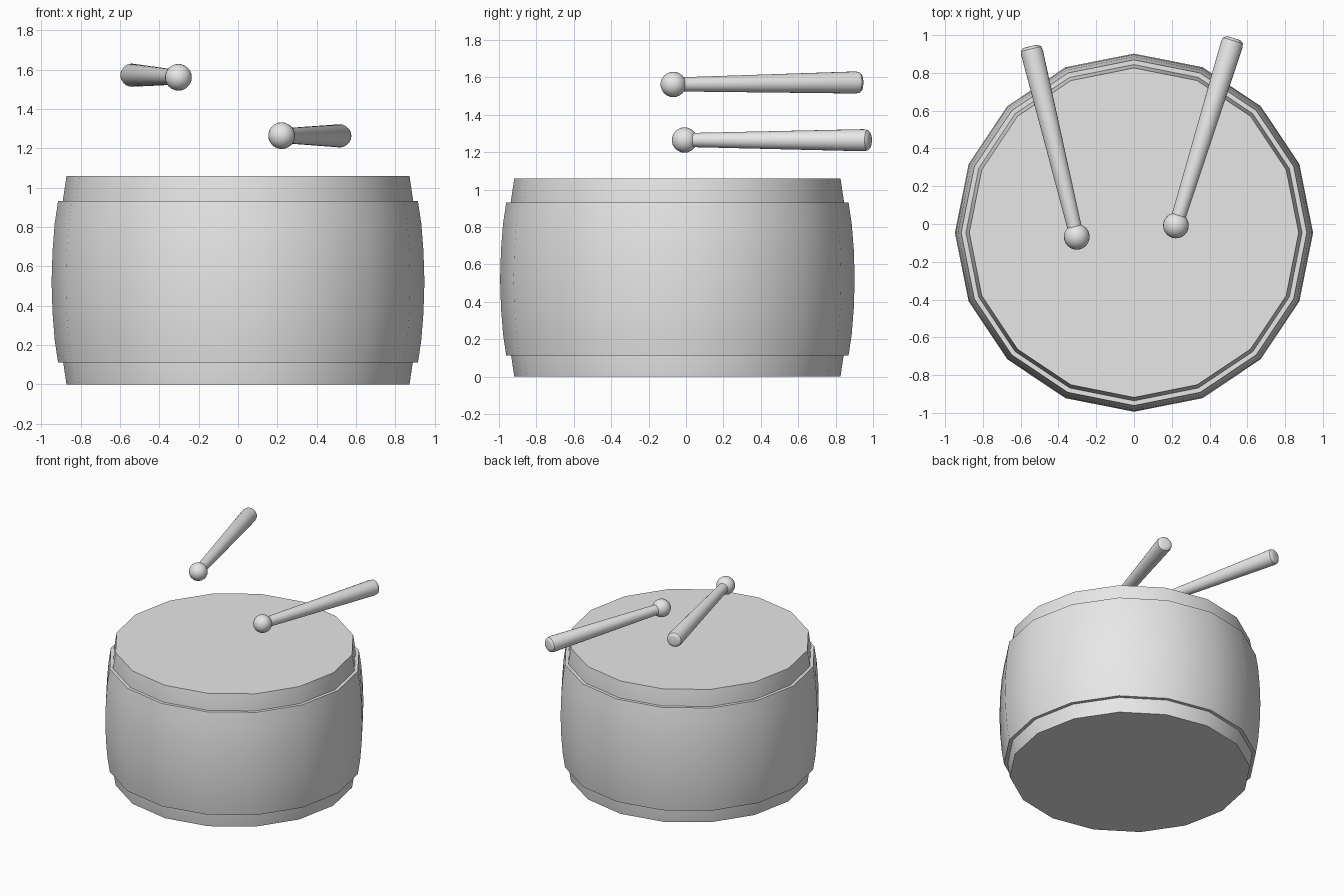
import bpy, bmesh, math
from mathutils import Vector

cube = bpy.data.objects.get("Cube")
if cube:
    bpy.data.objects.remove(cube, do_unlink=True)

GREY = (0.8, 0.8, 0.8, 1.0)
grey = bpy.data.materials.new("plain grey")
grey.use_nodes = True
grey.diffuse_color = GREY
grey.node_tree.nodes["Principled BSDF"].inputs["Base Color"].default_value = GREY


def lathe(name, profile, sides, closed=False):
    """Spin (radius, height) points around z, with a vertex facing +y."""
    bm = bmesh.new()
    verts = [bm.verts.new((0, r, z)) for r, z in profile]
    pairs = list(zip(verts, verts[1:]))
    if closed:
        pairs.append((verts[-1], verts[0]))
    edges = [bm.edges.new(p) for p in pairs]
    bmesh.ops.spin(bm, geom=verts + edges, cent=(0, 0, 0), axis=(0, 0, 1),
                   angle=math.tau, steps=sides, use_duplicate=False)
    bmesh.ops.remove_doubles(bm, verts=bm.verts, dist=0.0005)
    bmesh.ops.recalc_face_normals(bm, faces=bm.faces)
    mesh = bpy.data.meshes.new(name)
    bm.to_mesh(mesh)
    bm.free()
    mesh.materials.append(grey)
    obj = bpy.data.objects.new(name, mesh)
    bpy.context.collection.objects.link(obj)
    bpy.ops.object.select_all(action="DESELECT")
    obj.select_set(True)
    bpy.context.view_layer.objects.active = obj
    bpy.ops.object.shade_smooth_by_angle(angle=math.radians(35))
    return obj


# Drum: inner core with flat heads, wrapped by a bulging shell
H, MID = 1.06, 0.53
core = lathe("drum_core", [(0, 0), (0.872, 0), (0.89, 0.12), (0.89, H - 0.12),
                           (0.872, H), (0, H)], 16)
half = [(0.915, 0.415), (0.932, 0.30), (0.943, 0.16)]
outer = ([(r, MID - d) for r, d in half] + [(0.948, MID)]
         + [(r, MID + d) for r, d in reversed(half)])
shell = lathe("drum_shell", outer + [(0.87, MID + 0.415), (0.87, MID - 0.415)],
              16, closed=True)
# Ledges sit at the shell ends
for obj in (core, shell):
    obj.location.y = -0.046
shell.scale.z = 0.82 / 0.83
shell.location.z = MID * (1 - 0.82 / 0.83) - 0.008


# Sticks: a tapered handle with a rounded butt and a ball tip
def drumstick(side, ball, butt):
    ball, butt = Vector(ball), Vector(butt)
    axis = butt - ball
    n = axis.length
    turn = axis.to_track_quat("Z", "Y")
    handle = lathe(side + "_stick_handle",
                   [(0, 0), (0.037, 0), (0.059, n - 0.035), (0.055, n - 0.014),
                    (0.043, n - 0.003), (0.03, n), (0, n)], 24)
    R = 0.068
    arc = [(R * math.sin(math.pi * i / 12), -R * math.cos(math.pi * i / 12))
           for i in range(13)]
    tip = lathe(side + "_stick_ball", arc, 24)
    for obj in (handle, tip):
        obj.location = ball
        obj.rotation_euler = turn.to_euler()


drumstick("right", (-0.303, -0.068, 1.562), (-0.548, 0.941, 1.573))
drumstick("left", (0.222, -0.008, 1.265), (0.528, 0.984, 1.264))
